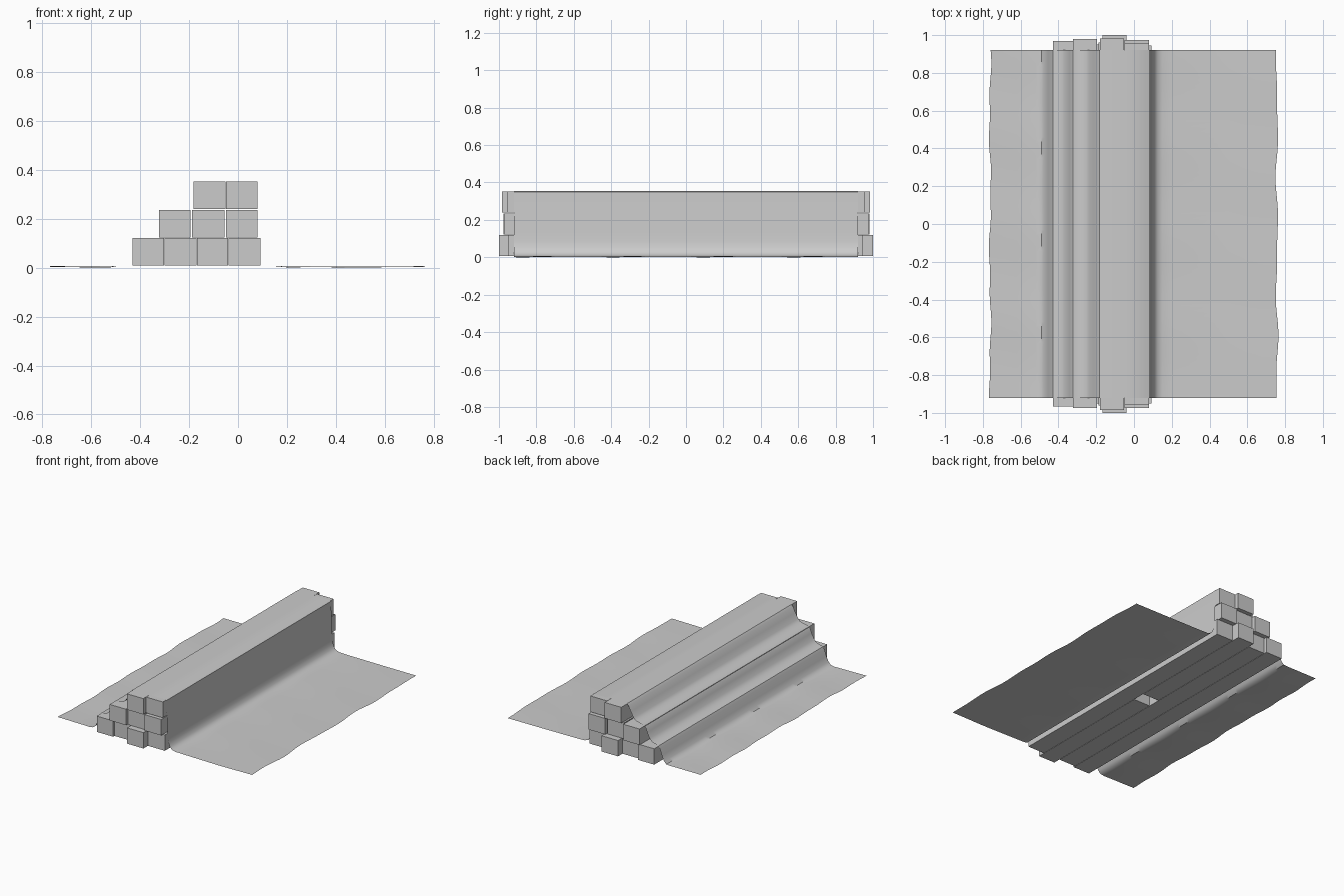
import bpy, bmesh, math


def beam(name, x0, x1, z0, z1, y0, y1):
    bm = bmesh.new()
    bmesh.ops.create_cube(bm, size=1)
    for v in bm.verts:
        v.co = (x1 if v.co.x > 0 else x0, y1 if v.co.y > 0 else y0, z1 if v.co.z > 0 else z0)
    me = bpy.data.meshes.new(name)
    bm.to_mesh(me)
    bm.free()
    ob = bpy.data.objects.new(name, me)
    bpy.context.collection.objects.link(ob)


# Stacked beams: (z range, [(x range, y range), ...]) per row
rows = {
    "bottom": (0.008, 0.12, [(-0.43, -0.302, -0.965, 0.97), (-0.30, -0.17, -0.95, 0.95),
                             (-0.168, -0.04, -1.0, -0.045), (-0.168, -0.04, 0.045, 1.0),
                             (-0.038, 0.092, -0.95, 0.945)]),
    "middle": (0.122, 0.235, [(-0.322, -0.195, -0.975, 0.98), (-0.187, -0.056, -0.96, 0.96),
                              (-0.05, 0.08, -0.973, 0.975)]),
    "top": (0.24, 0.352, [(-0.181, -0.052, -0.985, 0.983), (-0.05, 0.08, -0.955, 0.955)]),
}
for row, (z0, z1, items) in rows.items():
    for i, (x0, x1, y0, y1) in enumerate(items):
        beam(f"{row}_beam_{i + 1}", x0, x1, z0, z1, y0, y1)

# Thin cover sheet draped over the stack: cross-section swept along y
profile = [(-0.762, 0.002), (-0.62, 0.003), (-0.52, 0.003), (-0.49, 0.007), (-0.472, 0.025),
           (-0.455, 0.06), (-0.44, 0.105), (-0.43, 0.122), (-0.41, 0.127), (-0.38, 0.135),
           (-0.36, 0.155), (-0.34, 0.193), (-0.328, 0.225), (-0.315, 0.238), (-0.285, 0.243),
           (-0.25, 0.252), (-0.235, 0.268), (-0.212, 0.305), (-0.194, 0.342), (-0.182, 0.354),
           (-0.05, 0.355), (0.078, 0.355), (0.084, 0.35), (0.087, 0.24), (0.093, 0.13),
           (0.095, 0.085), (0.1, 0.055), (0.11, 0.03), (0.125, 0.014), (0.15, 0.006),
           (0.2, 0.003), (0.5, 0.002), (0.757, 0.002)]
N = 64
bm = bmesh.new()
grid = []
for j in range(N + 1):
    y = -0.92 + 1.84 * j / N
    row = []
    for i, (x, z) in enumerate(profile):
        # slightly uneven hems and ground ripple
        if i == 0:
            x += 0.004 * math.sin(9 * y) + 0.003 * math.sin(23 * y + 1)
        if i == len(profile) - 1:
            x += 0.005 * math.sin(11 * y + 2) + 0.003 * math.sin(19 * y)
        if z < 0.004:
            z += 0.002 * math.sin(13 * y + 7 * x) - 0.002 * (abs(x) < 0.7) + 0.002
        row.append(bm.verts.new((x, y, max(z, 0))))
    grid.append(row)
for a, b in zip(grid, grid[1:]):
    for i in range(len(profile) - 1):
        bm.faces.new((a[i], a[i + 1], b[i + 1], b[i]))
me = bpy.data.meshes.new("cover_sheet")
bm.to_mesh(me)
bm.free()
sheet = bpy.data.objects.new("cover_sheet", me)
bpy.context.collection.objects.link(sheet)
bpy.context.view_layer.objects.active = sheet
sheet.select_set(True)
bpy.ops.object.shade_smooth_by_angle(angle=math.radians(40))
